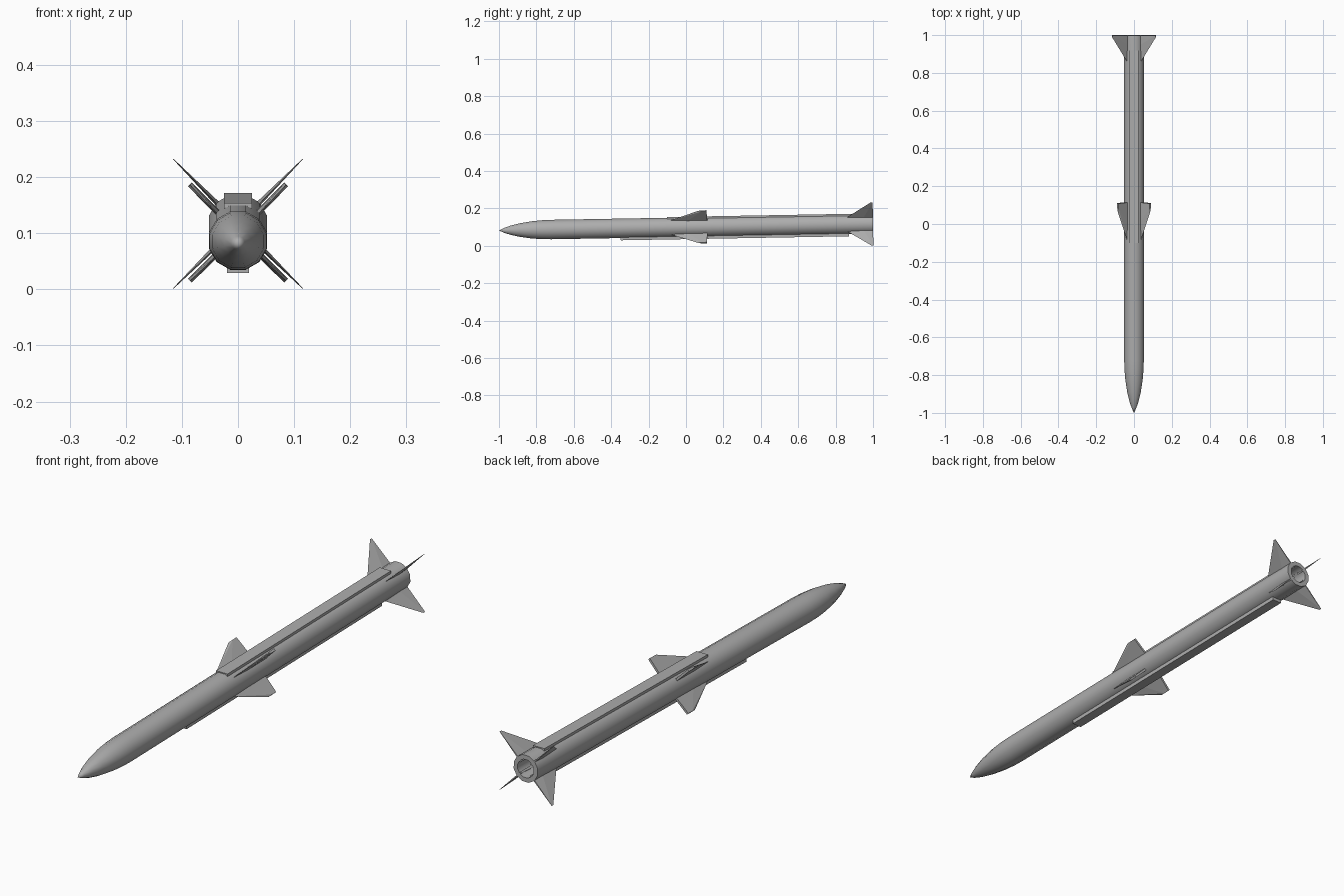
import bpy
import bmesh
from math import pi, radians, atan, cos
from mathutils import Matrix, Vector

default = bpy.data.objects.get("Cube")
if default:
    bpy.data.objects.remove(default, do_unlink=True)

# Single flat grey
grey = bpy.data.materials.new("missile grey")
grey.use_nodes = True
GREY = (0.42, 0.42, 0.42, 1)
grey.diffuse_color = GREY
grey.node_tree.nodes["Principled BSDF"].inputs["Base Color"].default_value = GREY

# The whole missile pitches slightly, tail high
POSE = Matrix.Translation((0, 0, 0.0995)) @ Matrix.Rotation(atan(0.0175), 4, "X")
SIDES = 12
RADIUS = 0.052


def finish(bm, name, smooth=False):
    """Turn a bmesh built along the y axis into a posed object."""
    bmesh.ops.recalc_face_normals(bm, faces=bm.faces)
    mesh = bpy.data.meshes.new(name)
    bm.to_mesh(mesh)
    bm.free()
    mesh.materials.append(grey)
    obj = bpy.data.objects.new(name, mesh)
    bpy.context.collection.objects.link(obj)
    obj.matrix_world = POSE
    if smooth:
        bpy.ops.object.select_all(action="DESELECT")
        obj.select_set(True)
        bpy.context.view_layer.objects.active = obj
        bpy.ops.object.shade_smooth_by_angle(angle=radians(40))
    return obj


def lathe(name, profile):
    """Spin (radius, y) points round the y axis; radius is to the flats."""
    bm = bmesh.new()
    start = Matrix.Rotation(pi / SIDES, 4, "Y")
    verts = [bm.verts.new(start @ Vector((r / cos(pi / SIDES), y, 0)))
             for r, y in profile]
    edges = [bm.edges.new(pair) for pair in zip(verts, verts[1:])]
    bmesh.ops.spin(bm, geom=verts + edges, cent=(0, 0, 0), axis=(0, 1, 0),
                   angle=2 * pi, steps=SIDES)
    bmesh.ops.remove_doubles(bm, verts=bm.verts, dist=0.0002)
    return finish(bm, name, True)


def box(name, half_width, y0, y1, z0, z1):
    bm = bmesh.new()
    bmesh.ops.create_cube(bm, size=1)
    for v in bm.verts:
        v.co = (v.co.x * 2 * half_width,
                y1 if v.co.y > 0 else y0,
                z1 if v.co.z > 0 else z0)
    return finish(bm, name)


def fin(name, angle, stations):
    """Hull of (radius, y, half thickness) stations, turned round the body."""
    bm = bmesh.new()
    turn = Matrix.Rotation(angle, 4, "Y")
    for r, y, half in stations:
        for side in ((-1, 1) if half else (0,)):
            bm.verts.new(turn @ Vector((r, y, side * half)))
    bmesh.ops.convex_hull(bm, input=bm.verts)
    bmesh.ops.dissolve_limit(bm, angle_limit=radians(1),
                             verts=bm.verts, edges=bm.edges)
    return finish(bm, name)


# Body: pointed nose, straight tube, hollow nozzle at the tail
lathe("body", [(0, -1), (0.012, -0.975), (0.024, -0.94), (0.036, -0.89),
               (0.046, -0.825), (0.0505, -0.77), (RADIUS, -0.72),
               (RADIUS, 1), (0.035, 1), (0.033, 0.86), (0, 0.86)])

# Cable covers along the top and belly
box("top_cover", 0.025, -0.1, 0.92, 0.04, 0.056)
box("belly_cover", 0.02, -0.35, 0.87, -0.064, -0.04)

# Four wings amidships and four tail fins, set in an X
WING = [(0.043, -0.105, 0), (0.043, 0.0, 0.0045), (0.043, 0.115, 0.0045),
        (0.121, 0.065, 0), (0.121, 0.085, 0.0045), (0.121, 0.11, 0.0045)]
TAIL_FIN = [(0.03, 0.865, 0), (0.052, 0.86, 0), (0.03, 0.94, 0.005),
            (0.03, 1, 0.003), (0.163, 0.99, 0), (0.163, 1, 0.0006)]
corners = ("lower_left", "lower_right", "upper_right", "upper_left")
for i, corner in enumerate(corners):
    turn = pi / 4 + i * pi / 2
    fin(corner + "_wing", turn, WING)
    fin(corner + "_tail_fin", turn, TAIL_FIN)
